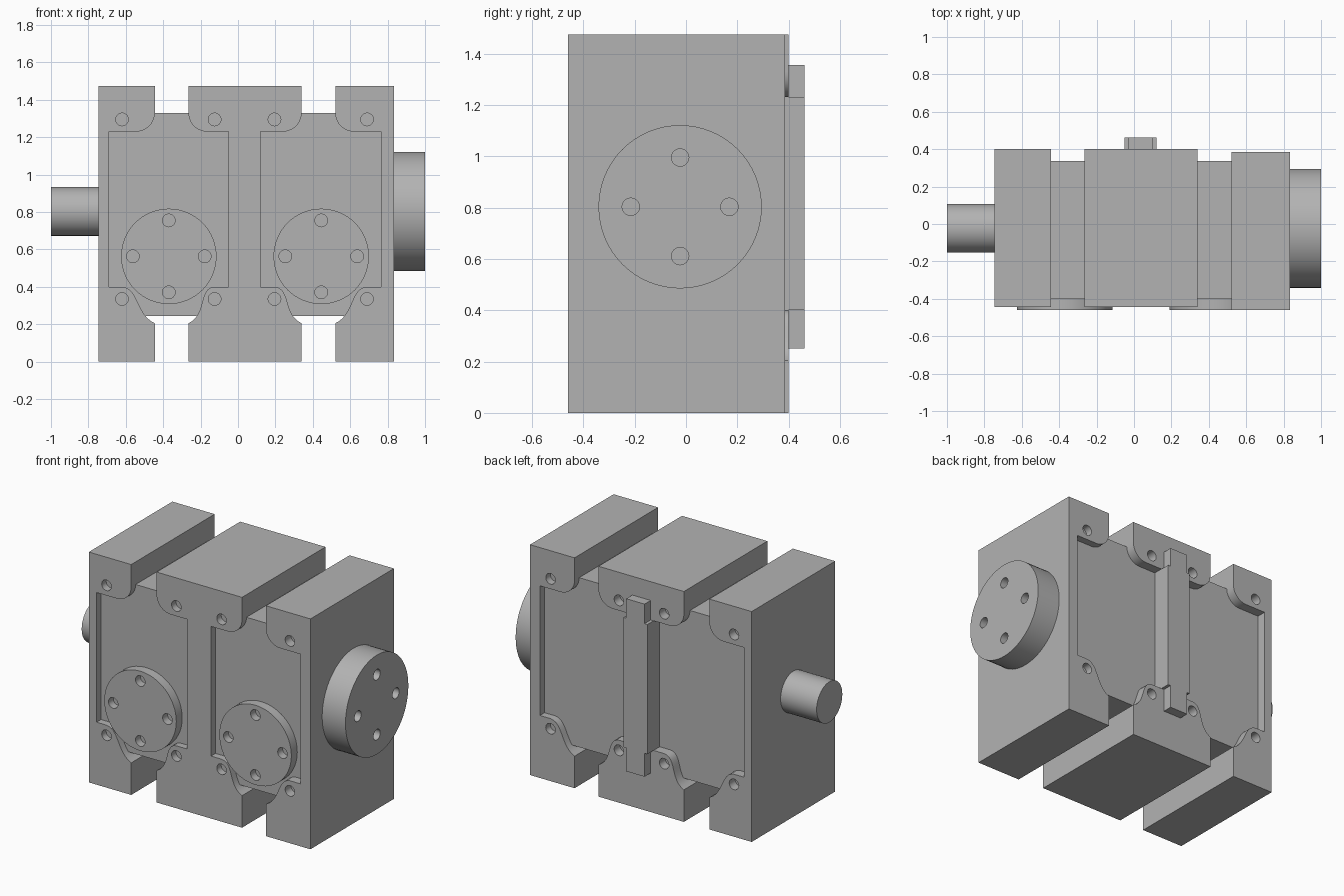
import bpy, bmesh
from math import sin, cos, pi, radians
from mathutils import Matrix, Vector

cube = bpy.data.objects.get("Cube")
if cube:
    bpy.data.objects.remove(cube, do_unlink=True)

grey = bpy.data.materials.new("machined grey")
grey.use_nodes = True
grey.diffuse_color = (0.45, 0.45, 0.45, 1)
grey.node_tree.nodes["Principled BSDF"].inputs["Base Color"].default_value = grey.diffuse_color


def make(name, bm):
    bmesh.ops.recalc_face_normals(bm, faces=bm.faces[:])
    mesh = bpy.data.meshes.new(name)
    bm.to_mesh(mesh)
    bm.free()
    mesh.materials.append(grey)
    obj = bpy.data.objects.new(name, mesh)
    bpy.context.collection.objects.link(obj)
    return obj


def activate(obj):
    bpy.ops.object.select_all(action='DESELECT')
    obj.select_set(True)
    bpy.context.view_layer.objects.active = obj


def prism(name, outline, y0, y1):
    """Extrude an (x, z) outline from y0 to y1."""
    bm = bmesh.new()
    face = bm.faces.new([bm.verts.new((x, y0, z)) for x, z in outline])
    new = bmesh.ops.extrude_face_region(bm, geom=[face])["geom"]
    verts = [v for v in new if isinstance(v, bmesh.types.BMVert)]
    bmesh.ops.translate(bm, verts=verts, vec=(0, y1 - y0, 0))
    return make(name, bm)


def box(name, x0, x1, y0, y1, z0, z1):
    return prism(name, [(x0, z0), (x1, z0), (x1, z1), (x0, z1)], y0, y1)


def add_cylinder(bm, centre, radius, depth, axis, segments):
    turn = Matrix.Rotation(pi / 2, 4, 'Y' if axis == 'X' else 'X')
    bmesh.ops.create_cone(bm, cap_ends=True, segments=segments, radius1=radius,
                          radius2=radius, depth=depth,
                          matrix=Matrix.Translation(centre) @ turn)


def cylinder(name, centre, radius, depth, axis):
    bm = bmesh.new()
    add_cylinder(bm, centre, radius, depth, axis, 64)
    return make(name, bm)


def drill(obj, centres, axis, depth=0.05, radius=0.034):
    """Cut blind holes centred on points of the surface."""
    bm = bmesh.new()
    for c in centres:
        add_cylinder(bm, c, radius, depth * 2, axis, 24)
    cutter = make("drill_cutter", bm)
    cutter.hide_render = True
    mod = obj.modifiers.new("holes", 'BOOLEAN')
    mod.operation, mod.solver, mod.object = 'DIFFERENCE', 'EXACT', cutter
    activate(obj)
    bpy.ops.object.modifier_apply(modifier=mod.name)
    bpy.data.objects.remove(cutter, do_unlink=True)


def smooth(obj):
    activate(obj)
    bpy.ops.object.shade_smooth_by_angle(angle=radians(30))


TOP = 1.475


def flank(edge, wall, hole):
    """Inner outline of a block, bottom to top, with rounded bolt lugs."""
    s = 1 if edge > wall else -1
    p = [Vector(q) for q in ((edge, 0.205), (edge - 0.1 * s, 0.25),
                             (hole + 0.09 * s, 0.395), (hole, 0.4))]
    pts = [(edge, 0)]
    for i in range(13):
        t = i / 12
        u = 1 - t
        q = p[0]*u**3 + p[1]*3*u*u*t + p[2]*3*u*t*t + p[3]*t**3
        pts.append((q.x, q.y))
    pts += [(wall, 0.4), (wall, 1.23)]
    for i in range(11):
        a = -pi / 2 + i * pi / 20
        pts.append((edge + s * 0.1 * (cos(a) - 1), 1.33 + 0.1 * sin(a)))
    return pts + [(edge, TOP)]


# Three main blocks, each with bolt holes front and back
blocks = [
    ("right_block", [(-0.745, TOP), (-0.745, 0)] + flank(-0.445, -0.69, -0.62),
     -0.445, 0.4, [-0.62]),
    ("middle_block", flank(0.34, 0.12, 0.195) + flank(-0.265, -0.05, -0.125)[::-1],
     -0.445, 0.4, [-0.125, 0.195]),
    ("left_block", [(0.835, TOP), (0.835, 0)] + flank(0.52, 0.765, 0.69),
     -0.46, 0.385, [0.69]),
]
for name, outline, front, back, bolts in blocks:
    block = prism(name, outline, front, back)
    drill(block, [(x, y, z) for x in bolts for y in (front, back)
                  for z in (0.335, 1.295)], 'Y', 0.06)
    smooth(block)

# Recessed cores and their round front covers
for side, x0, x1, cx in (("right", -0.7, -0.04, -0.37), ("left", 0.11, 0.775, 0.445)):
    box(side + "_core", x0, x1, -0.4, 0.338, 0.245, 1.33)
    cover = cylinder(side + "_cover", (cx, -0.425, 0.563), 0.255, 0.07, 'Y')
    drill(cover, [(cx + 0.192 * cos(k * pi / 2), -0.46, 0.563 + 0.192 * sin(k * pi / 2))
                  for k in range(4)], 'Y')
    smooth(cover)

# Back rail with a wider middle
rail = [(-0.03, 0.25), (0.1, 0.25), (0.1, 0.4), (0.12, 0.4), (0.12, 1.23), (0.1, 1.23),
        (0.1, 1.355), (-0.03, 1.355), (-0.03, 1.23), (-0.05, 1.23), (-0.05, 0.4), (-0.03, 0.4)]
prism("back_rail", rail, 0.38, 0.462)

# Drive shaft and drilled output flange
smooth(cylinder("drive_shaft", (-0.87, -0.023, 0.803), 0.13, 0.26, 'X'))
flange = cylinder("output_flange", (0.915, -0.023, 0.803), 0.318, 0.17, 'X')
drill(flange, [(1, -0.023 + 0.192 * cos(k * pi / 2), 0.803 + 0.192 * sin(k * pi / 2))
               for k in range(4)], 'X')
smooth(flange)
